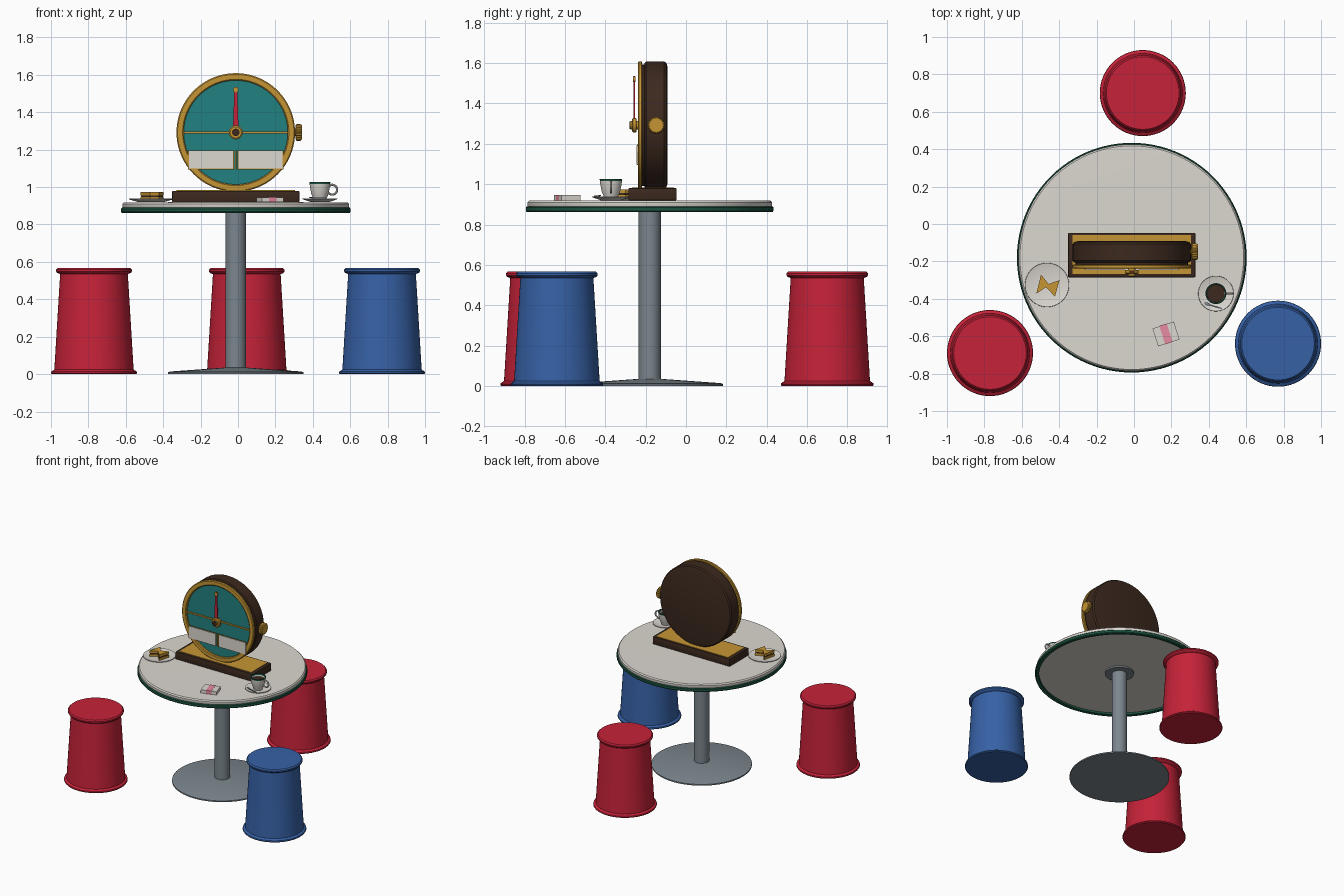
import bpy, bmesh, math
from mathutils import Matrix, Vector

if "Cube" in bpy.data.objects:
    bpy.data.objects.remove(bpy.data.objects["Cube"])


def material(name, color):
    m = bpy.data.materials.new(name)
    m.use_nodes = True
    m.diffuse_color = (*color, 1)
    m.node_tree.nodes["Principled BSDF"].inputs["Base Color"].default_value = (*color, 1)
    return m


white = material("warm white", (0.72, 0.69, 0.64))
red = material("red", (0.56, 0.016, 0.04))
blue = material("blue", (0.037, 0.12, 0.38))
green = material("dark green", (0.012, 0.09, 0.052))
teal = material("teal", (0.016, 0.22, 0.22))
gold = material("gold", (0.56, 0.3, 0.034))
brown = material("dark brown", (0.045, 0.022, 0.013))
grey = material("steel grey", (0.2, 0.24, 0.27))
pink = material("pink", (0.8, 0.26, 0.36))

FRONT = (math.pi / 2, 0, 0)   # local z points to the front
SIDE = (0, math.pi / 2, 0)    # local z points to +x


def finish(name, bm, mats, loc, rot=(0, 0, 0)):
    bmesh.ops.recalc_face_normals(bm, faces=bm.faces)
    me = bpy.data.meshes.new(name)
    bm.to_mesh(me)
    bm.free()
    for m in mats:
        me.materials.append(m)
    me.shade_smooth()
    me.set_sharp_from_angle(angle=math.radians(35))
    ob = bpy.data.objects.new(name, me)
    ob.location, ob.rotation_euler = loc, rot
    bpy.context.collection.objects.link(ob)
    return ob


def lathe(name, profile, mats, loc, rot=(0, 0, 0), segs=64, bands=None, flute=1.0, closed=False):
    """Spin (radius, height) points; bands gives a material index per profile segment."""
    bm = bmesh.new()
    rings = []
    for r, z in profile:
        ring = []
        for i in range(segs):
            a, k = 2 * math.pi * i / segs, r * (flute if i % 2 else 1)
            ring.append(bm.verts.new((k * math.cos(a), k * math.sin(a), z)))
        rings.append(ring)
    pairs = list(zip(rings, rings[1:] + rings[:1]))
    if not closed:
        pairs.pop()
    for n, (a, b) in enumerate(pairs):
        for i in range(segs):
            j = (i + 1) % segs
            f = bm.faces.new((a[i], a[j], b[j], b[i]))
            f.material_index = bands[n] if bands else 0
    bmesh.ops.remove_doubles(bm, verts=bm.verts, dist=1e-5)
    return finish(name, bm, mats, loc, rot)


def box(name, size, mat, loc, rot=(0, 0, 0), bevel=0):
    bm = bmesh.new()
    bmesh.ops.create_cube(bm, size=1, matrix=Matrix.Diagonal((*size, 1)))
    if bevel:
        bmesh.ops.bevel(bm, geom=bm.edges[:], offset=bevel, segments=2, affect='EDGES', profile=0.5)
    return finish(name, bm, [mat], loc, rot)


def prism(name, outline, depth, mat, loc, rot=(0, 0, 0)):
    """Extrude a flat outline upward along local z."""
    bm = bmesh.new()
    face = bm.faces.new([bm.verts.new((x, y, 0)) for x, y in outline])
    top = bmesh.ops.extrude_face_region(bm, geom=[face])["geom"]
    bmesh.ops.translate(bm, vec=(0, 0, depth), verts=[v for v in top if isinstance(v, bmesh.types.BMVert)])
    return finish(name, bm, [mat], loc, rot)


# Table
TX, TY = -0.012, -0.18
lathe("table_base", [(0, 0), (0.363, 0), (0.363, 0.01), (0.35, 0.014), (0.07, 0.034), (0, 0.034)],
      [grey], (TX, TY, 0))
lathe("table_column", [(0.055, 0.02), (0.055, 0.88)], [grey], (TX, TY, 0), segs=48)
lathe("column_flange", [(0, 0.868), (0.105, 0.868), (0.105, 0.882), (0, 0.882)], [grey], (TX, TY, 0))
lathe("table_top", [(0, 0.88), (0.6, 0.88), (0.606, 0.89), (0.606, 0.91), (0.598, 0.918), (0, 0.92)],
      [white], (TX, TY, 0), segs=96)
lathe("table_rim", [(0.585, 0.865), (0.609, 0.862), (0.614, 0.868), (0.614, 0.884), (0.609, 0.89), (0.585, 0.89)],
      [green], (TX, TY, 0), segs=96, closed=True)

# Stools
stool = [(0, 0), (0.226, 0), (0.23, 0.006), (0.228, 0.014), (0.212, 0.024), (0.181, 0.535),
         (0.196, 0.54), (0.202, 0.548), (0.202, 0.558), (0.194, 0.566), (0, 0.568)]
for name, mat, x, y in (("stool_back", red, 0.047, 0.70), ("stool_right", red, -0.77, -0.69),
                        ("stool_left", blue, 0.77, -0.64)):
    lathe(name, stool, [mat], (x, y, 0))

# Clock plinth
box("plinth", (0.68, 0.238, 0.06), brown, (TX, -0.166, 0.95), bevel=0.004)
box("plinth_inlay", (0.632, 0.208, 0.006), gold, (TX, -0.164, 0.98))

# Clock case, face and bezel, turned about the front axis
CZ = 1.292
lathe("clock_case", [(0, 0.092), (0.29, 0.092), (0.308, 0.097), (0.316, 0.108), (0.316, 0.196),
                     (0.31, 0.204), (0.3, 0.206), (0.3, 0.219), (0, 0.219)], [brown], (TX, 0, CZ), FRONT, 96)
lathe("clock_face", [(0.285, 0.216), (0.285, 0.222), (0, 0.222)], [teal], (TX, 0, CZ), FRONT, 96)
lathe("clock_bezel", [(0.278, 0.217), (0.312, 0.217), (0.317, 0.221), (0.317, 0.234),
                      (0.311, 0.239), (0.284, 0.239), (0.278, 0.234)],
      [gold], (TX, 0, CZ), FRONT, 96, closed=True)
box("face_bar", (0.556, 0.008, 0.011), gold, (TX, -0.227, CZ))

# Display windows with thin gold frames
for side, name in ((-1, "right"), (1, "left")):
    x = TX + side * 0.132
    box(name + "_window", (0.236, 0.006, 0.094), white, (x, -0.242, 1.145))
    box(name + "_window_frame", (0.244, 0.004, 0.102), gold, (x, -0.239, 1.145))
box("window_divider", (0.01, 0.008, 0.102), gold, (TX, -0.238, 1.145))

# Hand and hub
prism("clock_hand", [(-0.015, 0.02), (0.015, 0.02), (0.007, 0.243), (-0.007, 0.243)], 0.006, red,
      (TX, -0.254, CZ), FRONT)
lathe("hand_tip", [(0, 0), (0.014, 0), (0.014, 0.012), (0, 0.012)], [gold], (TX, -0.25, CZ + 0.228), FRONT, 24)
lathe("hub", [(0.02, 0.22), (0.02, 0.245), (0.037, 0.247), (0.037, 0.262), (0.03, 0.267),
              (0.02, 0.267), (0.02, 0.276), (0, 0.278)],
      [gold, brown], (TX, 0, CZ), FRONT, 40, bands=[0, 0, 0, 0, 0, 0, 0])
lathe("hub_cap", [(0.018, 0.27), (0.018, 0.281), (0, 0.281)], [brown], (TX, 0, CZ), FRONT, 32)

# Winding crown
lathe("crown_stem", [(0.02, 0.28), (0.02, 0.32)], [gold], (0, -0.148, CZ), SIDE, 24)
lathe("crown", [(0, 0.308), (0.038, 0.308), (0.045, 0.314), (0.045, 0.334), (0.038, 0.342), (0, 0.342)],
      [gold], (0, -0.148, CZ), SIDE, 40, flute=0.9)

# Plate with two sandwich halves
PX, PY = -0.465, -0.326
lathe("plate", [(0, 0.92), (0.07, 0.92), (0.118, 0.934), (0.117, 0.938), (0.07, 0.927), (0, 0.927)],
      [white], (PX, PY, 0))
halves = {"right": [(-0.032, 0.056), (-0.057, -0.046), (0.012, 0.0)],
          "left": [(0.067, 0.026), (0.042, -0.062), (-0.014, -0.003)]}
for name, tri in halves.items():
    mid = sum((Vector(p) for p in tri), Vector((0, 0))) / 3
    inner = [mid + (Vector(p) - mid) * 0.93 for p in tri]
    prism(name + "_lower_bread", tri, 0.018, gold, (PX, PY, 0.928))
    prism(name + "_filling", inner, 0.012, brown, (PX, PY, 0.945))
    prism(name + "_upper_bread", tri, 0.018, gold, (PX, PY, 0.956))

# Cup, saucer, coffee and spoon
KX, KY = 0.438, -0.372
lathe("saucer", [(0, 0.92), (0.05, 0.92), (0.095, 0.936), (0.094, 0.94), (0.05, 0.928), (0, 0.928)],
      [white], (KX, KY, 0))
lathe("cup", [(0, 0.928), (0.032, 0.928), (0.034, 0.936), (0.045, 0.96), (0.053, 1.0), (0.055, 1.016),
              (0.056, 1.026), (0.05, 1.026), (0.049, 1.016), (0.042, 0.96), (0, 0.94)],
      [white, green], (KX, KY, 0), segs=48, bands=[0, 0, 0, 0, 0, 1, 1, 1, 0, 0])
lathe("coffee", [(0.0475, 1.004), (0, 1.005)], [brown], (KX, KY, 0), segs=48)
handle = [(0.026 + 0.006 * math.cos(a), 0.006 * math.sin(a))
          for a in (2 * math.pi * i / 10 for i in range(10))]
lathe("cup_handle", handle, [white], (KX + 0.066, KY, 0.986), FRONT, 32, closed=True)
turn = math.radians(-17)
box("spoon_handle", (0.08, 0.007, 0.005), grey, (0.432, -0.441, 0.942), (0, 0, turn))
bowl = lathe("spoon_bowl", [(0, 0), (0.015, 0.004), (0, 0.007)], [grey], (0.39, -0.428, 0.94), (0, 0, turn), 20)
bowl.scale = (1, 0.6, 1)

# Small packet with a coloured band
tilt = (0, 0, math.radians(18))
box("packet", (0.12, 0.1, 0.025), white, (0.171, -0.588, 0.9325), tilt)
box("packet_band", (0.042, 0.103, 0.027), pink, (0.171, -0.588, 0.9335), tilt)
